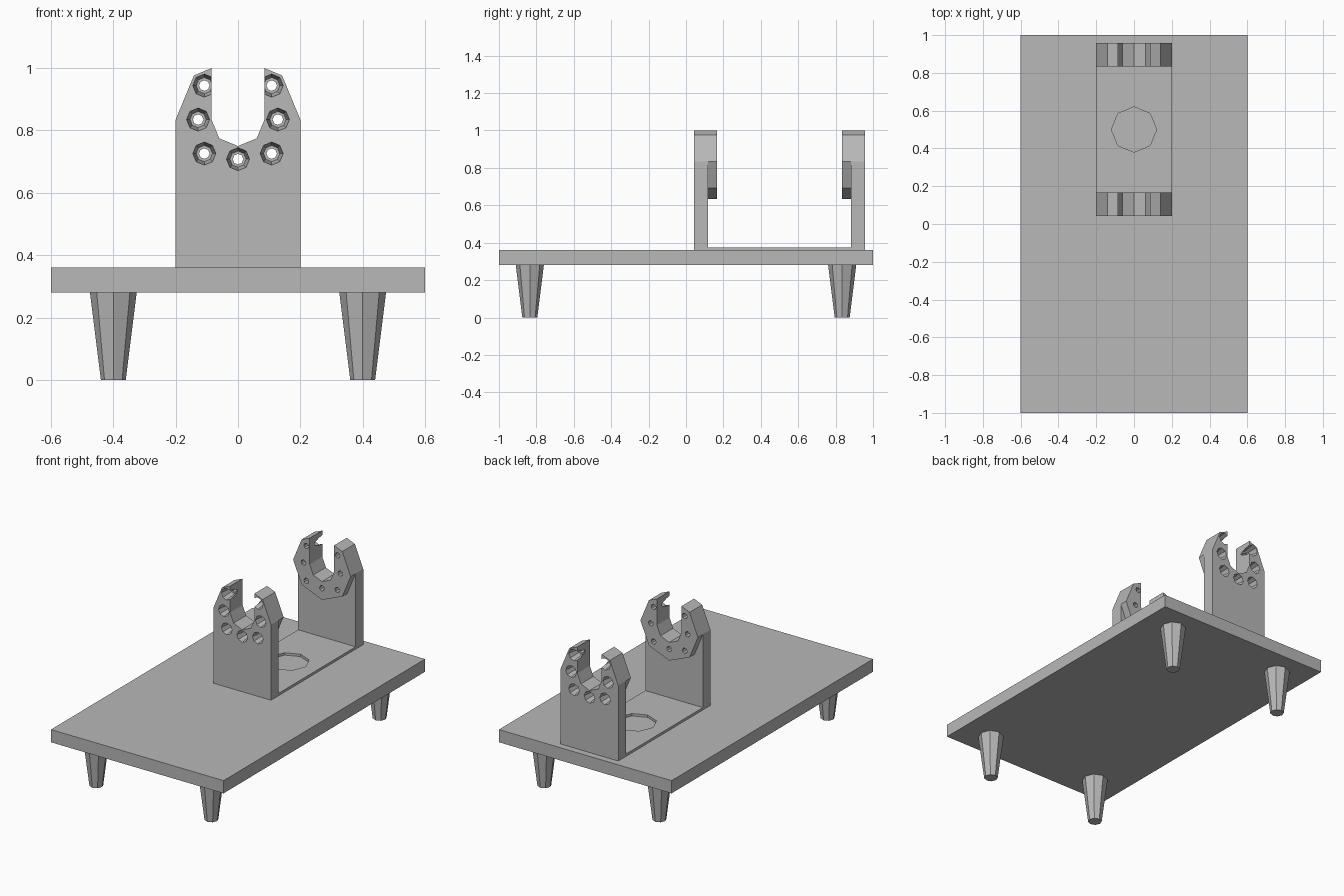
import bpy, bmesh
from math import sin, cos, pi
from mathutils import Vector

if "Cube" in bpy.data.objects:
    bpy.data.objects.remove(bpy.data.objects["Cube"], do_unlink=True)

grey = bpy.data.materials.new("plain grey")
grey.use_nodes = True
grey.diffuse_color = (0.48, 0.48, 0.48, 1)
grey.node_tree.nodes["Principled BSDF"].inputs["Base Color"].default_value = grey.diffuse_color


def finish(name, bm):
    bmesh.ops.recalc_face_normals(bm, faces=bm.faces)
    mesh = bpy.data.meshes.new(name)
    bm.to_mesh(mesh)
    bm.free()
    mesh.materials.append(grey)
    obj = bpy.data.objects.new(name, mesh)
    bpy.context.collection.objects.link(obj)
    return obj


def add_loft(bm, rings):
    """Skin a closed solid through rings of equal point count."""
    loops = [[bm.verts.new(p) for p in ring] for ring in rings]
    n = len(loops[0])
    for a, b in zip(loops, loops[1:]):
        for i in range(n):
            j = (i + 1) % n
            bm.faces.new((a[i], a[j], b[j], b[i]))
    bm.faces.new(loops[0])
    bm.faces.new(loops[-1])


def box(name, lo, hi):
    bm = bmesh.new()
    add_loft(bm, [[(lo[0], lo[1], z), (hi[0], lo[1], z), (hi[0], hi[1], z), (lo[0], hi[1], z)]
                  for z in (lo[2], hi[2])])
    return finish(name, bm)


def octagon(r):
    return [(r * cos(i * pi / 4), r * sin(i * pi / 4)) for i in range(8)]


def upright_ring(x, y, z, r):
    return [(x + u, y + v, z) for u, v in octagon(r)]


def facing_ring(x, y, z, r):
    return [(x + u, y, z + v) for u, v in octagon(r)]


def boolean(obj, other, operation):
    """Apply a boolean and discard the helper."""
    other.hide_render = True
    mod = obj.modifiers.new("cut", 'BOOLEAN')
    mod.operation, mod.solver, mod.object = operation, 'EXACT', other
    bpy.context.view_layer.objects.active = obj
    bpy.ops.object.modifier_apply(modifier=mod.name)
    bpy.data.objects.remove(other, do_unlink=True)


# Table top and tapered legs
box("table_top", (-0.6, -1, 0.28), (0.6, 1, 0.36))
for x, side in ((0.4, "left"), (-0.4, "right")):
    for y, end in ((-0.835, "front"), (0.835, "back")):
        bm = bmesh.new()
        add_loft(bm, [upright_ring(x, y, 0, 0.04), upright_ring(x, y, 0.28, 0.075)])
        finish(f"{end}_{side}_leg", bm)

# Bracket base with a round opening
MID, OUTER, WALL, PAD = 0.5, 0.458, 0.382, 0.333
base = box("bracket_base", (-0.2, MID - WALL, 0.36), (0.2, MID + WALL, 0.375))
bm = bmesh.new()
add_loft(bm, [upright_ring(0, MID, z, 0.12) for z in (0.3, 0.45)])
boolean(base, finish("base_cutter", bm), 'DIFFERENCE')

# Half profiles of the cradle, from the slot bottom round to the outer bottom
R, SLOT, CZ = 0.2, 0.085, 0.835
k = cos(pi / 4)
upper = [(SLOT * k, CZ - SLOT * k), (SLOT, CZ), (SLOT, 1.0), (R * k, CZ + R * k), (R, CZ)]
wall_half = upper + [(R, 0.36)]
pad_half = upper + [(R * k, CZ - R * k)]


def symmetric(half, extra):
    """Mirror a half profile, adding the points on the centre line."""
    left = [(-x, z) for x, z in reversed(half)]
    return [(0, CZ - SLOT)] + half + extra + left


def prism(name, profile, y0, y1):
    bm = bmesh.new()
    add_loft(bm, [[(x, y, z) for x, z in profile] for y in (y0, y1)])
    return finish(name, bm)


screw_spots = [(0, 0.708)]
for s in (1, -1):
    screw_spots += [(s * 0.128, CZ), (s * 0.108, CZ + 0.109), (s * 0.108, CZ - 0.109)]

# Two facing cradles with stepped screw holes
for s, end in ((-1, "front"), (1, "back")):
    cradle = prism(f"{end}_cradle", symmetric(wall_half, []), MID + s * OUTER, MID + s * WALL)
    pad = prism("pad", symmetric(pad_half, [(0, CZ - R)]), MID + s * 0.42, MID + s * PAD)
    boolean(cradle, pad, 'UNION')
    bm = bmesh.new()
    for x, z in screw_spots:
        steps = ((0.47, 0.0387), (WALL, 0.026), (WALL, 0.017), (0.31, 0.017))
        add_loft(bm, [facing_ring(x, MID + s * t, z, r) for t, r in steps])
    boolean(cradle, finish("screw_cutter", bm), 'DIFFERENCE')
